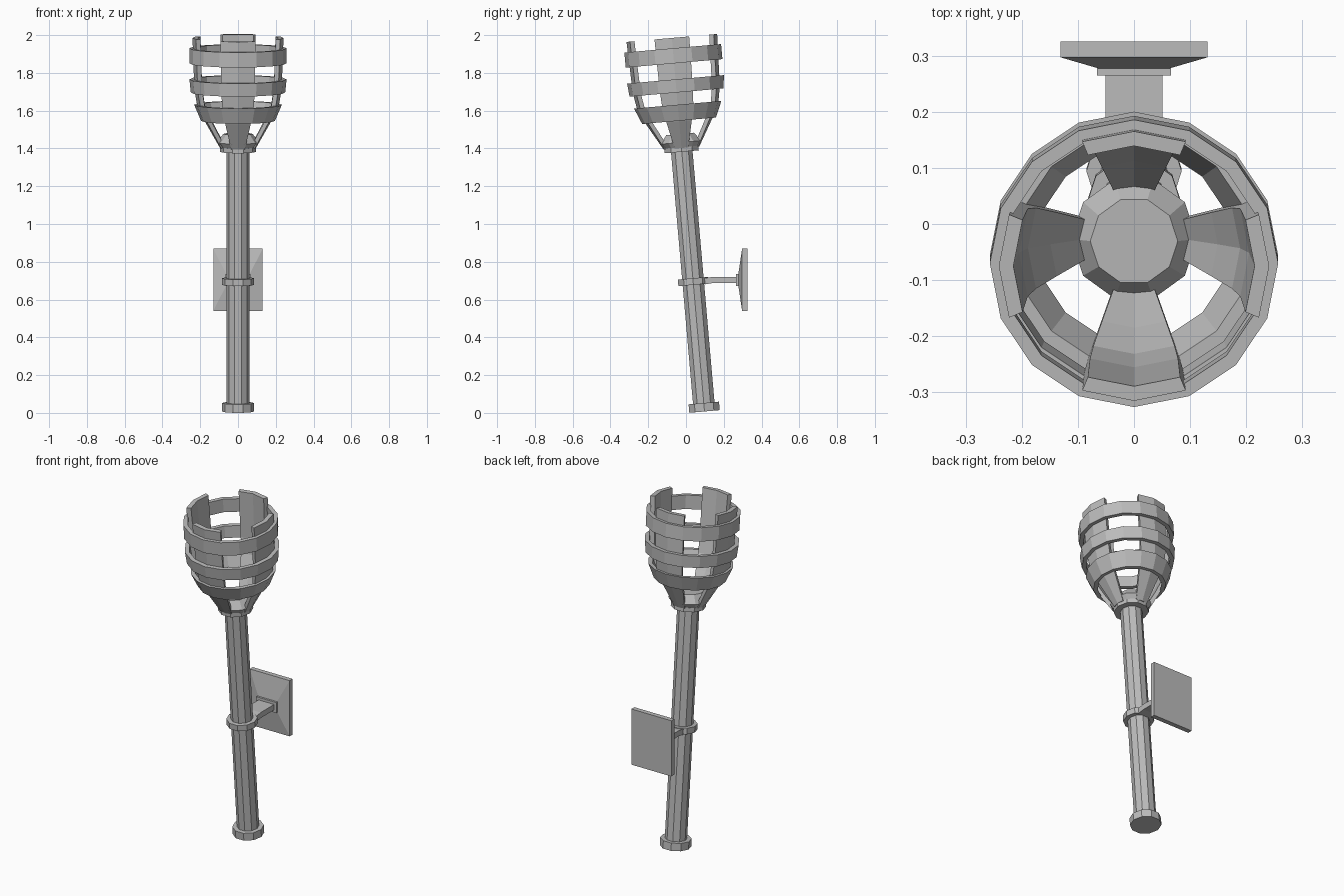
import bpy, bmesh, math
from mathutils import Matrix, Vector

cube = bpy.data.objects.get("Cube")
if cube:
    bpy.data.objects.remove(cube)

metal = bpy.data.materials.new("grey_metal")
metal.use_nodes = True
GREY = (0.5, 0.5, 0.5, 1)
metal.diffuse_color = GREY
metal.node_tree.nodes["Principled BSDF"].inputs["Base Color"].default_value = GREY

# The torch leans forward; the wall bracket stays upright
LEAN = Matrix.Translation((0, 0.098, 0.0075)) @ Matrix.Rotation(math.radians(5), 4, 'X')


def finish(name, bm, matrix=Matrix()):
    bmesh.ops.recalc_face_normals(bm, faces=bm.faces)
    bm.transform(matrix)
    mesh = bpy.data.meshes.new(name)
    bm.to_mesh(mesh)
    bm.free()
    mesh.materials.append(metal)
    obj = bpy.data.objects.new(name, mesh)
    bpy.context.collection.objects.link(obj)
    return obj


def sweep(name, profile, steps, sides, start=0.0, closed=True):
    """Turn a (radius, height) profile about the torch axis by some steps of a polygon."""
    bm = bmesh.new()
    full = steps == sides
    loops = []
    for i in range(steps if full else steps + 1):
        a = start + math.tau * i / sides
        loops.append([bm.verts.new((r * math.cos(a), r * math.sin(a), z)) for r, z in profile])
    n = len(profile)
    for i in range(steps):
        a, b = loops[i], loops[(i + 1) % len(loops)]
        for j in range(n if closed else n - 1):
            k = (j + 1) % n
            bm.faces.new((a[j], b[j], b[k], a[k]))
    if not full:
        bm.faces.new(loops[0])
        bm.faces.new(loops[-1])
    elif not closed:
        bm.faces.new([l[0] for l in loops])
        bm.faces.new([l[-1] for l in loops])
    return finish(name, bm, LEAN)


def wall(outer, thick):
    """Closed profile: an outer line and the same line moved inwards."""
    return outer + [(r - thick, z) for r, z in reversed(outer)]


def solid(name, profile, sides=10):
    return sweep(name, profile, sides, sides, closed=False)


def box(name, x, y0, y1, z0, z1):
    bm = bmesh.new()
    bmesh.ops.create_cube(bm, size=1)
    size = Matrix.Diagonal((2 * x, y1 - y0, z1 - z0, 1))
    return finish(name, bm, Matrix.Translation((0, (y0 + y1) / 2, (z0 + z1) / 2)) @ size)


# Handle
solid("handle", [(0.06, 0.02), (0.06, 1.40)])
solid("bottom_cap", [(0.085, 0), (0.085, 0.045)])
solid("collar", [(0.095, 1.38), (0.095, 1.405)])
solid("cup_floor", [(0.09, 1.40), (0.112, 1.43), (0.078, 1.475)])

# Basket staves, each two segments of the sixteen-sided basket
stave = wall([(0.095, 1.40), (0.175, 1.54), (0.215, 1.62), (0.231, 1.71), (0.241, 1.985)], 0.026)
for i, side in enumerate(("left", "back", "right", "front")):
    sweep(side + "_stave", stave, 2, 16, i * math.pi / 2 - math.pi / 8)

# Basket hoops
hoops = {
    "lower_hoop": [(0.196, 1.545), (0.232, 1.63)],
    "middle_hoop": [(0.25, 1.695), (0.257, 1.765)],
    "upper_hoop": [(0.257, 1.85), (0.257, 1.93)],
}
for name, outer in hoops.items():
    sweep(name, wall(outer, 0.024), 16, 16)

# Wall bracket
sweep("bracket_ring", wall([(0.084, 0.673), (0.084, 0.708)], 0.026), 10, 10)

bm = bmesh.new()
path = [(0.098, 0.68), (0.14, 0.687), (0.27, 0.687)]
outline = path + [(y, z + 0.033) for y, z in reversed(path)]
ends = [[bm.verts.new((x, y, z)) for y, z in outline] for x in (-0.051, 0.051)]
for end in ends:
    bm.faces.new(end)
for j in range(len(outline)):
    k = (j + 1) % len(outline)
    bm.faces.new((ends[0][j], ends[0][k], ends[1][k], ends[1][j]))
finish("bracket_arm", bm)

box("arm_foot", 0.066, 0.265, 0.278, 0.673, 0.735)
box("wall_plate", 0.131, 0.297, 0.325, 0.54, 0.87)

# Sloped front of the wall plate
bm = bmesh.new()
rings = []
for x, y, h in ((0.131, 0.297, 0.165), (0.062, 0.277, 0.03)):
    rings.append([bm.verts.new((sx * x, y, 0.705 + sz * h))
                  for sx, sz in ((-1, -1), (1, -1), (1, 1), (-1, 1))])
for ring in rings:
    bm.faces.new(ring)
for j in range(4):
    k = (j + 1) % 4
    bm.faces.new((rings[0][j], rings[0][k], rings[1][k], rings[1][j]))
finish("wall_plate_slope", bm)
